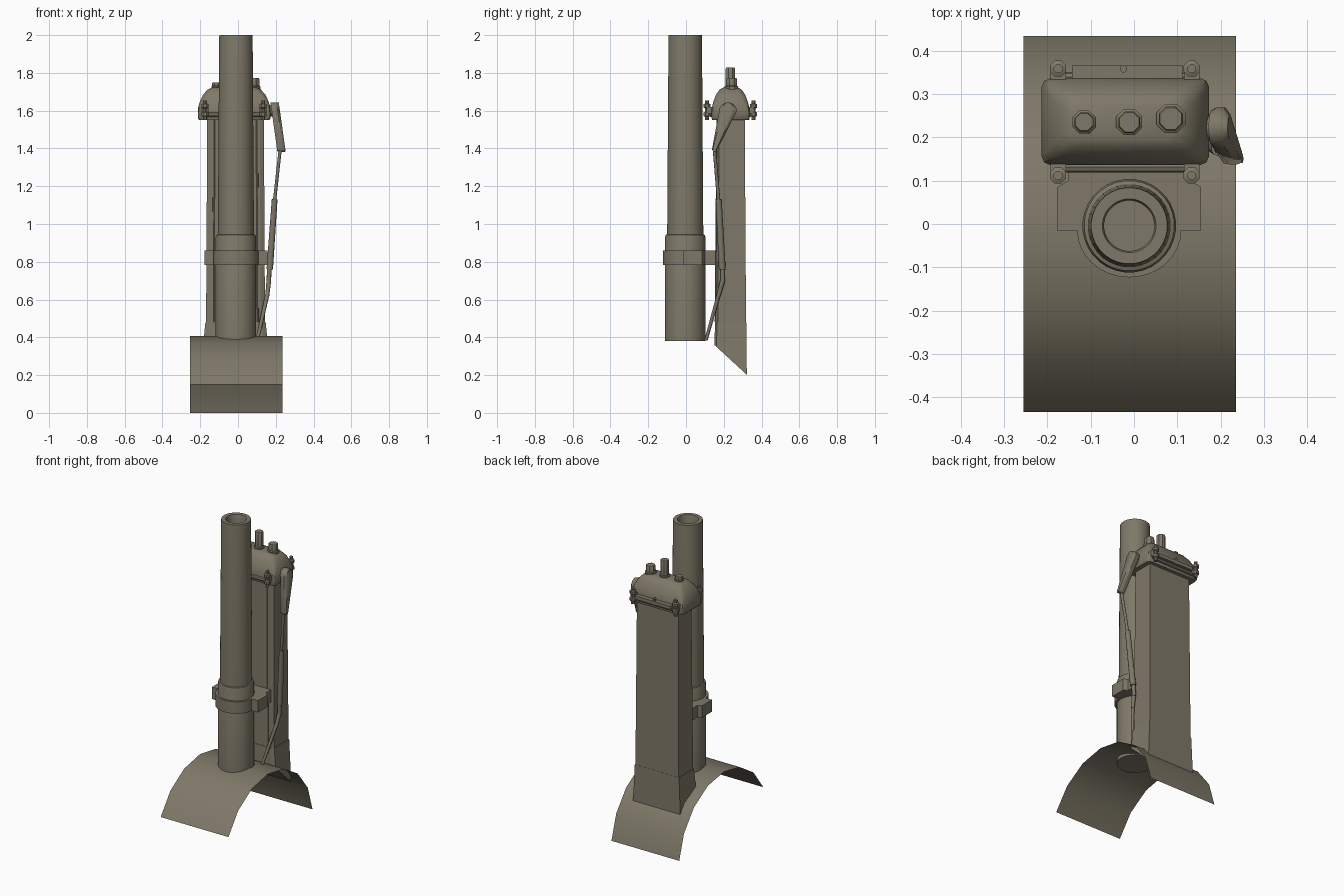
import bpy, bmesh, math
from mathutils import Vector

cube = bpy.data.objects.get("Cube")
if cube:
    bpy.data.objects.remove(cube, do_unlink=True)

paint = bpy.data.materials.new("drab_grey_brown")
paint.use_nodes = True
colour = (0.21, 0.19, 0.138, 1)
paint.diffuse_color = colour
paint.node_tree.nodes["Principled BSDF"].inputs["Base Color"].default_value = colour


def finish(name, bm, smooth=None, recalc=True):
    if recalc:
        bmesh.ops.recalc_face_normals(bm, faces=bm.faces)
    mesh = bpy.data.meshes.new(name)
    bm.to_mesh(mesh)
    bm.free()
    mesh.materials.append(paint)
    ob = bpy.data.objects.new(name, mesh)
    bpy.context.collection.objects.link(ob)
    if smooth:
        bpy.ops.object.select_all(action='DESELECT')
        ob.select_set(True)
        bpy.context.view_layer.objects.active = ob
        bpy.ops.object.shade_smooth_by_angle(angle=math.radians(smooth))
    return ob


def loft(name, rings, smooth=None, caps=True):
    """Skin a list of equally long point loops."""
    bm = bmesh.new()
    loops = [[bm.verts.new(p) for p in ring] for ring in rings]
    n = len(loops[0])
    for a, b in zip(loops, loops[1:]):
        for i in range(n):
            j = (i + 1) % n
            bm.faces.new((a[i], a[j], b[j], b[i]))
    if caps:
        bm.faces.new(loops[0])
        bm.faces.new(loops[-1])
    return finish(name, bm, smooth)


def turned(name, x, y, profile, sides):
    """Vertical lathe: profile holds (radius, z)."""
    steps = [2 * math.pi * (i + 0.5) / sides for i in range(sides)]
    return loft(name, [[(x + r * math.cos(t), y + r * math.sin(t), z) for t in steps]
                       for r, z in profile], 35)


def rod(name, a, b, r1, r2=None, sides=10):
    """Straight round bar between two points."""
    a, b = Vector(a), Vector(b)
    q = (b - a).to_track_quat('Z', 'Y')
    steps = [2 * math.pi * i / sides for i in range(sides)]
    return loft(name, [[p + q @ Vector((r * math.cos(t), r * math.sin(t), 0)) for t in steps]
                       for p, r in ((a, r1), (b, r1 if r2 is None else r2))], 40)


def prism(name, outline, z0, z1):
    return loft(name, [[(x, y, z) for x, y in outline] for z in (z0, z1)], 25)


def box(name, x0, x1, y0, y1, z0, z1):
    return prism(name, [(x0, y0), (x1, y0), (x1, y1), (x0, y1)], z0, z1)


def rounded(cx, cy, hx, hy, c, z):
    """Rectangle with clipped corners."""
    half = [(hx, hy - c), (hx - c * 0.3, hy - c * 0.3), (hx - c, hy)]
    pts = half + [(-x, y) for x, y in reversed(half)]
    pts += [(-x, -y) for x, y in pts]
    return [(cx + x, cy + y, z) for x, y in pts]


# Curved saddle sheet, its face turned to the inside
bm = bmesh.new()
rows = []
for i in range(8):
    t = math.radians(6.6 + 147.2 * i / 7)
    y, z = -0.022 + 0.459 * math.cos(t), -0.053 + 0.459 * math.sin(t)
    rows.append([bm.verts.new((x, y, z)) for x in (-0.255, 0.235)])
for a, b in zip(rows, rows[1:]):
    bm.faces.new((a[0], b[0], b[1], a[1]))
bm.normal_update()
if sum(f.normal.z for f in bm.faces) > 0:
    bmesh.ops.reverse_faces(bm, faces=bm.faces)
finish("saddle_sheet", bm, 35, recalc=False)

# Main pipe with a stepped sleeve and hollow top
PX, PY = -0.011, -0.004
turned("main_pipe", PX, PY, [(0.108, 0.38), (0.108, 0.93), (0.104, 0.942), (0.096, 0.945),
       (0.096, 0.96), (0.089, 1.99), (0.088, 2.0), (0.062, 2.0), (0.058, 1.99), (0.058, 1.85)], 32)

# Clamp bracket around the pipe
arc = [(PX - 0.12 * math.cos(math.pi * i / 16), -0.015 - 0.108 * math.sin(math.pi * i / 16))
       for i in range(17)]
right = [(0.155, -0.015), (0.155, 0.085), (0.13, 0.1), (0.13, 0.155)]
prism("clamp_bracket", arc + right + [(2 * PX - x, y) for x, y in reversed(right)], 0.782, 0.86)

# Tapered tower with clipped front corners, and its flared foot
TX = -0.013


def tower_ring(hx, front, back, z, cut=0.022):
    return [(TX - hx, back, z), (TX - hx, front + cut * 0.5, z), (TX - hx + cut, front, z),
            (TX + hx - cut, front, z), (TX + hx, front + cut * 0.5, z), (TX + hx, back, z)]


loft("tower", [tower_ring(0.156, 0.157, 0.318, 0.47), tower_ring(0.15, 0.166, 0.311, 1.56)])
for s in (-1, 1):
    rod("tower_front_bead", (TX + s * 0.118, 0.158, 0.48), (TX + s * 0.114, 0.167, 1.56), 0.006, sides=6)
foot_top = tower_ring(0.16, 0.154, 0.319, 0.478)
foot_low = [(x, y, 0.36 - (y - 0.15) * 0.92) for x, y, z in tower_ring(0.172, 0.15, 0.322, 0)]
loft("tower_foot", [foot_low, foot_top])

# Domed head with a flange
HX, HY = -0.02, 0.236
loft("head", [rounded(HX, HY, hx, hy, c, z) for hx, hy, c, z in (
    (0.185, 0.098, 0.02, 1.55), (0.193, 0.1, 0.02, 1.56), (0.193, 0.1, 0.02, 1.61),
    (0.183, 0.092, 0.025, 1.645), (0.165, 0.077, 0.03, 1.685), (0.14, 0.058, 0.028, 1.712),
    (0.12, 0.04, 0.025, 1.722))], 40)

# Stubs on the head
for x, y, r, z in ((-0.115, 0.235, 0.024, 1.75), (-0.011, 0.235, 0.027, 1.828),
                   (0.085, 0.243, 0.03, 1.772)):
    turned("head_stub", x, y, [(r * 1.2, 1.69), (r * 1.2, 1.728), (r, 1.732), (r, z - 0.005),
                               (r * 0.9, z)], 8)

# Corner clamp bolts with lugs, and the bars between them
for y, inner in ((0.112, 0.15), (0.358, 0.32)):
    for x in (-0.175, 0.133):
        turned("clamp_bolt", x, y, [(0.012, 1.55), (0.012, 1.568), (0.02, 1.572), (0.02, 1.59),
               (0.011, 1.594), (0.011, 1.612), (0.02, 1.616), (0.02, 1.634), (0.011, 1.638),
               (0.011, 1.655)], 8)
        box("clamp_lug", x - 0.018, x + 0.018, min(y, inner), max(y, inner), 1.585, 1.62)
    rod("clamp_bar", (-0.175, (y + inner) / 2, 1.578), (0.133, (y + inner) / 2, 1.578), 0.012, sides=8)
box("back_hinge_bar", -0.143, 0.112, 0.325, 0.365, 1.585, 1.607)
turned("hinge_stud", -0.024, 0.358, [(0.009, 1.58), (0.009, 1.625)], 8)

# Crank arm: a teardrop plate that narrows downward
N = 20
outline = []
for i in range(N):
    t = 2 * math.pi * i / N
    top = math.sin(t) > -0.25
    cy, cz, r = (0.222, 1.597, 0.047) if top else (0.152, 1.4, 0.015)
    outline.append((cy + r * math.cos(t), cz + r * math.sin(t)))
rings = []
for offset, grow in ((-0.02, 0.85), (-0.008, 1), (0.012, 1), (0.024, 0.65)):
    ring = []
    for y, z in outline:
        lean = 0.198 + (1.6 - z) * 0.14
        mid = 0.222 - max(0, 1.597 - z) * 0.355
        ring.append((lean + offset, mid + (y - mid) * grow, z))
    rings.append(ring)
loft("crank_arm", rings, 40)
rod("crank_shaft", (0.15, 0.222, 1.6), (0.2, 0.222, 1.6), 0.03, sides=12)
rod("crank_pin", (0.21, 0.15, 1.392), (0.25, 0.15, 1.39), 0.009, sides=8)

# Push rod, sleeve and bent lower link
rod("push_rod", (0.224, 0.15, 1.4), (0.193, 0.173, 1.12), 0.009)
rod("rod_sleeve", (0.194, 0.173, 1.13), (0.168, 0.192, 0.76), 0.016, 0.018)
rod("sleeve_end", (0.166, 0.193, 0.78), (0.163, 0.194, 0.69), 0.012)
rod("link_upper", (0.163, 0.194, 0.7), (0.155, 0.172, 0.62), 0.013, 0.011)
rod("link_lower", (0.156, 0.174, 0.63), (0.102, 0.106, 0.385), 0.011, 0.009)
